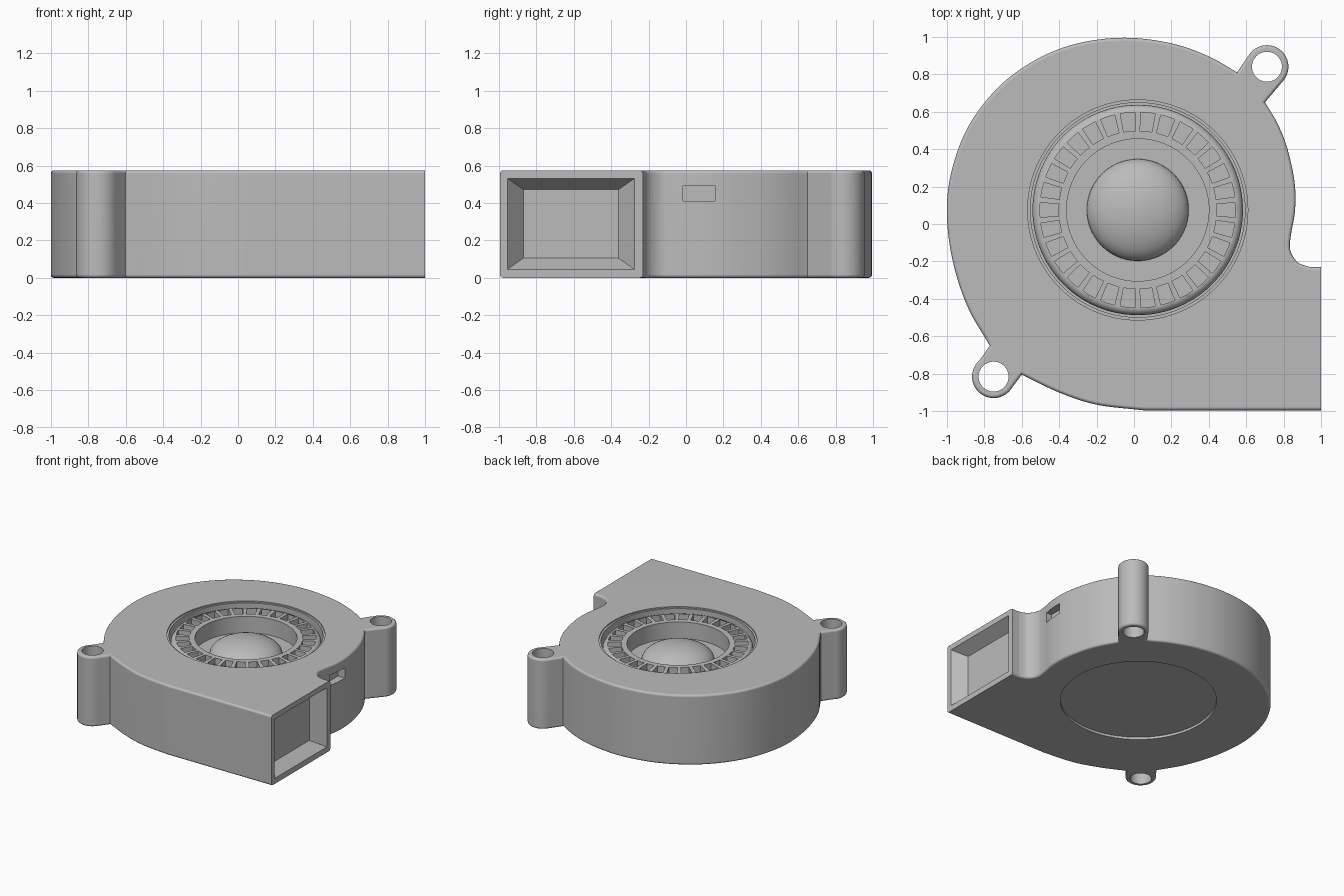
import bpy, bmesh, math
from mathutils import Vector

if "Cube" in bpy.data.objects:
    bpy.data.objects.remove(bpy.data.objects["Cube"])

HEIGHT = 0.575
HUB = Vector((0.02, 0.075, 0))      # fan axis
EARS = [Vector((0.71, 0.84, 0)), Vector((-0.75, -0.815, 0))]

grey = bpy.data.materials.new("plain grey")
grey.use_nodes = True
grey.diffuse_color = (0.5, 0.5, 0.5, 1)
grey.node_tree.nodes["Principled BSDF"].inputs["Base Color"].default_value = (0.5, 0.5, 0.5, 1)


def make_object(name, bm):
    bmesh.ops.recalc_face_normals(bm, faces=bm.faces[:])
    mesh = bpy.data.meshes.new(name)
    bm.to_mesh(mesh)
    bm.free()
    mesh.materials.append(grey)
    obj = bpy.data.objects.new(name, mesh)
    bpy.context.collection.objects.link(obj)
    return obj


def add_prism(bm, points, low, high):
    """Extrude a flat outline from one height to another."""
    face = bm.faces.new([bm.verts.new((p[0], p[1], low)) for p in points])
    top = bmesh.ops.extrude_face_region(bm, geom=[face])["geom"]
    verts = [v for v in top if isinstance(v, bmesh.types.BMVert)]
    bmesh.ops.translate(bm, verts=verts, vec=(0, 0, high - low))


def lathe(name, profile, centre, steps=96):
    """Spin a radius/height profile around a vertical axis."""
    bm = bmesh.new()
    verts = [bm.verts.new((r, 0, z)) for r, z in profile]
    edges = [bm.edges.new(pair) for pair in zip(verts, verts[1:])]
    bmesh.ops.spin(bm, geom=verts + edges, cent=(0, 0, 0), axis=(0, 0, 1),
                   angle=math.tau, steps=steps)
    bmesh.ops.remove_doubles(bm, verts=bm.verts[:], dist=0.0005)
    bmesh.ops.translate(bm, verts=bm.verts[:], vec=centre)
    return make_object(name, bm)


def hull(name, points):
    bm = bmesh.new()
    for p in points:
        bm.verts.new(p)
    bmesh.ops.convex_hull(bm, input=bm.verts[:])
    return make_object(name, bm)


def cut(target, cutter):
    mod = target.modifiers.new("cut", "BOOLEAN")
    mod.operation, mod.solver, mod.object = "DIFFERENCE", "EXACT", cutter
    bpy.context.view_layer.objects.active = target
    bpy.ops.object.modifier_apply(modifier=mod.name)
    bpy.data.objects.remove(cutter)


def finish(obj):
    bpy.ops.object.select_all(action="DESELECT")
    obj.select_set(True)
    bpy.context.view_layer.objects.active = obj
    bpy.ops.object.shade_smooth_by_angle(angle=math.radians(32))
    mod = obj.modifiers.new("even shading", "WEIGHTED_NORMAL")
    mod.keep_sharp = True


def spline(points, steps=6):
    """Smooth curve through a few points."""
    pts = [Vector(p) for p in points]
    pts = [2 * pts[0] - pts[1]] + pts + [2 * pts[-1] - pts[-2]]
    out = []
    for a, b, c, d in zip(pts, pts[1:], pts[2:], pts[3:]):
        for i in range(steps):
            t = i / steps
            out.append(0.5 * (2 * b + (c - a) * t + (2 * a - 5 * b + 4 * c - d) * t * t
                              + (3 * b - a - 3 * c + d) * t ** 3))
    return out + [pts[-2]]


def arc(centre, radius, start, end, steps):
    angles = [math.radians(start + (end - start) * i / steps) for i in range(steps + 1)]
    return [(centre[0] + radius * math.cos(a), centre[1] + radius * math.sin(a)) for a in angles]


# Housing outline: outlet, scroll wall and two mounting ears
outline = [(1, -0.995), (1, -0.23)]
outline += spline([(0.94, -0.23), (0.875, -0.205), (0.835, -0.14), (0.838, -0.06), (0.86, 0.07),
                   (0.858, 0.22), (0.82, 0.4), (0.77, 0.53), (0.7, 0.65)])
outline += arc(EARS[0], 0.115, -38, 150, 24)
outline += spline([(0.55, 0.81), (0.4, 0.895), (0.2, 0.965), (-0.05, 0.995), (-0.3, 0.965),
                   (-0.52, 0.88), (-0.72, 0.735), (-0.88, 0.53), (-0.97, 0.3), (-1, 0.07),
                   (-0.97, -0.19), (-0.89, -0.44), (-0.77, -0.65)])
outline += arc(EARS[1], 0.115, 130, 330, 24)
outline += spline([(-0.6, -0.805), (-0.4, -0.9), (-0.2, -0.965), (0.05, -0.995)])

# Housing with softened rims, square at the outlet
bm = bmesh.new()
add_prism(bm, outline, 0, HEIGHT)
rims = [e for e in bm.edges if abs(e.verts[0].co.z - e.verts[1].co.z) < 0.001
        and min(v.co.x for v in e.verts) < 0.999]
bmesh.ops.bevel(bm, geom=rims, offset=0.018, segments=3, profile=0.5, affect="EDGES")
housing = make_object("blower_housing", bm)

# Inlet opening with a shallow step, and the recess underneath
cut(housing, lathe("inlet_cutter", [(0, 0.35), (0.573, 0.35), (0.573, 0.565), (0.588, 0.565),
                                    (0.588, 0.7), (0, 0.7)], HUB))
cut(housing, lathe("base_cutter", [(0, -0.1), (0.588, -0.1), (0.588, 0.02), (0, 0.02)], HUB))

# Screw holes
for ear in EARS:
    cut(housing, lathe("hole_cutter", [(0, -0.1), (0.08, -0.1), (0.08, 0.7), (0, 0.7)], ear, 40))

# Tapered outlet mouth and small side slot
mouth = [(1.001, y, z) for y in (-0.955, -0.275) for z in (0.045, 0.532)]
mouth += [(0.9, y, z) for y in (-0.87, -0.36) for z in (0.105, 0.473)]
cut(housing, hull("mouth_cutter", mouth))
cut(housing, hull("slot_cutter", [(x, y, z) for x in (0.8, 0.95)
                                  for y in (-0.015, 0.155) for z in (0.41, 0.495)]))
finish(housing)

# Impeller: domed hub, sunken floor and raised outer ring
dome = [(0.272 * math.sin(a), 0.41 + 0.13 * math.cos(a))
        for a in [math.pi / 2 * i / 12 for i in range(13)]]
impeller = lathe("impeller", dome + [(0.38, 0.41), (0.38, 0.545), (0.525, 0.545), (0.545, 0.537),
                                     (0.558, 0.52), (0.562, 0.5), (0.562, 0.34), (0, 0.34)], HUB)

# Ring of wedge-shaped windows between the blades
bm = bmesh.new()
for i in range(30):
    mid = 12 * i
    wedge = arc(HUB, 0.522, mid - 4.3, mid + 4.3, 3) + arc(HUB, 0.423, mid + 4.3, mid - 4.3, 3)
    add_prism(bm, wedge, 0.44, 0.6)
cut(impeller, make_object("window_cutter", bm))
finish(impeller)
